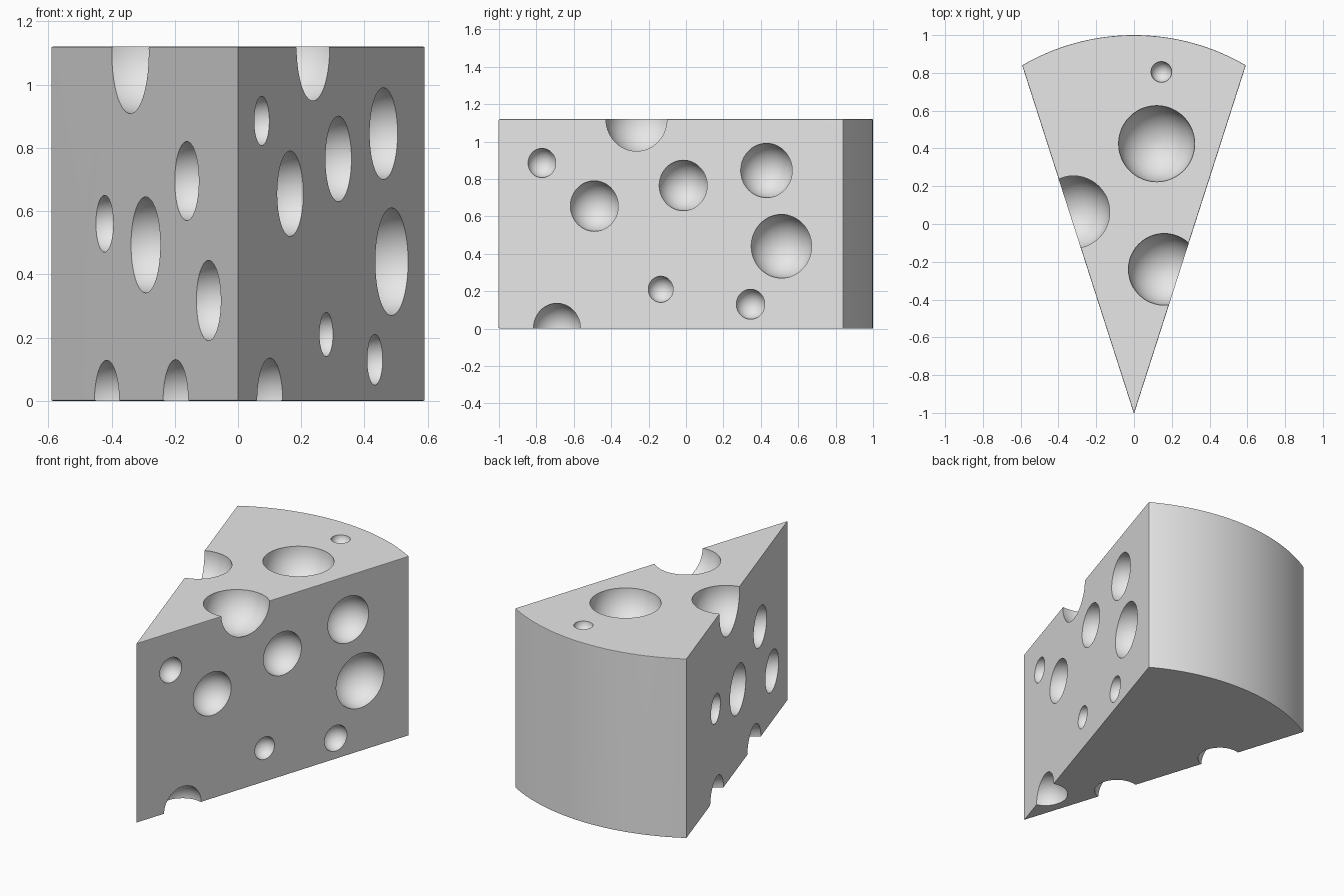
import bpy, bmesh, math
from mathutils import Matrix

if "Cube" in bpy.data.objects:
    bpy.data.objects.remove(bpy.data.objects["Cube"], do_unlink=True)

HEIGHT, HALF, CORNER_Y, APEX_Y = 1.12, 0.592, 0.84, -1.005
SLOPE = HALF / (CORNER_Y + 1)


def make_object(name, bm):
    mesh = bpy.data.meshes.new(name)
    bmesh.ops.recalc_face_normals(bm, faces=bm.faces)
    bm.to_mesh(mesh)
    bm.free()
    obj = bpy.data.objects.new(name, mesh)
    bpy.context.collection.objects.link(obj)
    return obj


# Single flat colour
mat = bpy.data.materials.new("pale_grey")
mat.use_nodes = True
colour = (0.8, 0.8, 0.8, 1)
mat.diffuse_color = colour
mat.node_tree.nodes["Principled BSDF"].inputs["Base Color"].default_value = colour

# Wedge body: pointed front, curved rind at the back
bm = bmesh.new()
sag = 1 - CORNER_Y
radius = (HALF ** 2 + sag ** 2) / (2 * sag)
spread = math.asin(HALF / radius)
STEPS = 32
outline = [(0, APEX_Y)]
for i in range(STEPS + 1):
    a = spread * (1 - 2 * i / STEPS)
    outline.append((radius * math.sin(a), 1 - radius + radius * math.cos(a)))
base = bm.faces.new([bm.verts.new((x, y, 0)) for x, y in outline])
top = bmesh.ops.extrude_face_region(bm, geom=[base])
bmesh.ops.translate(bm, vec=(0, 0, HEIGHT),
                    verts=[v for v in top["geom"] if isinstance(v, bmesh.types.BMVert)])
bmesh.ops.recalc_face_normals(bm, faces=bm.faces)
sharp = [e for e in bm.edges if e.calc_face_angle(0) > math.radians(30)]
bmesh.ops.bevel(bm, geom=sharp, offset=0.005, segments=2, profile=0.5, affect='EDGES')
wedge = make_object("cheese_wedge", bm)
wedge.data.materials.append(mat)

# Holes in the two cut sides: (y, z, radius), centred on the side plane
left_holes = [(-0.77, 0.885, 0.078), (-0.49, 0.655, 0.135), (-0.015, 0.765, 0.135),
              (0.43, 0.845, 0.145), (0.51, 0.44, 0.17), (-0.135, 0.21, 0.07),
              (0.345, 0.13, 0.08), (-0.69, 0.003, 0.132)]
right_holes = [(0.31, 0.56, 0.09), (-0.095, 0.493, 0.152), (-0.5, 0.695, 0.125),
               (-0.715, 0.317, 0.127), (0.288, 0, 0.128), (-0.39, 0, 0.13)]
holes = [(side * SLOPE * (y + 1), y, z, r)
         for side, group in ((1, left_holes), (-1, right_holes)) for y, z, r in group]

# Holes in the top: (x, y, z, radius)
holes += [(0.145, 0.805, HEIGHT, 0.055), (0.12, 0.425, HEIGHT, 0.202),
          (-0.32, 0.063, 1.1, 0.193), (0.16, -0.24, HEIGHT, 0.19)]

bm = bmesh.new()
for x, y, z, r in holes:
    bmesh.ops.create_uvsphere(bm, u_segments=48, v_segments=25, radius=r,
                              matrix=Matrix.Translation((x, y, z)))
cutter = make_object("hole_cutter", bm)
cutter.hide_render = True
cutter.data.materials.append(mat)

# Carve the holes, then remove the cutter
cut = wedge.modifiers.new("holes", 'BOOLEAN')
cut.operation = 'DIFFERENCE'
cut.solver = 'EXACT'
cut.object = cutter
bpy.ops.object.select_all(action='DESELECT')
wedge.select_set(True)
bpy.context.view_layer.objects.active = wedge
bpy.ops.object.modifier_apply(modifier=cut.name)
bpy.data.objects.remove(cutter, do_unlink=True)

# Smooth rind and hollows, flat cut sides
bpy.ops.object.shade_smooth_by_angle(angle=math.radians(32))
weighted = wedge.modifiers.new("clean_normals", 'WEIGHTED_NORMAL')
weighted.keep_sharp = True
